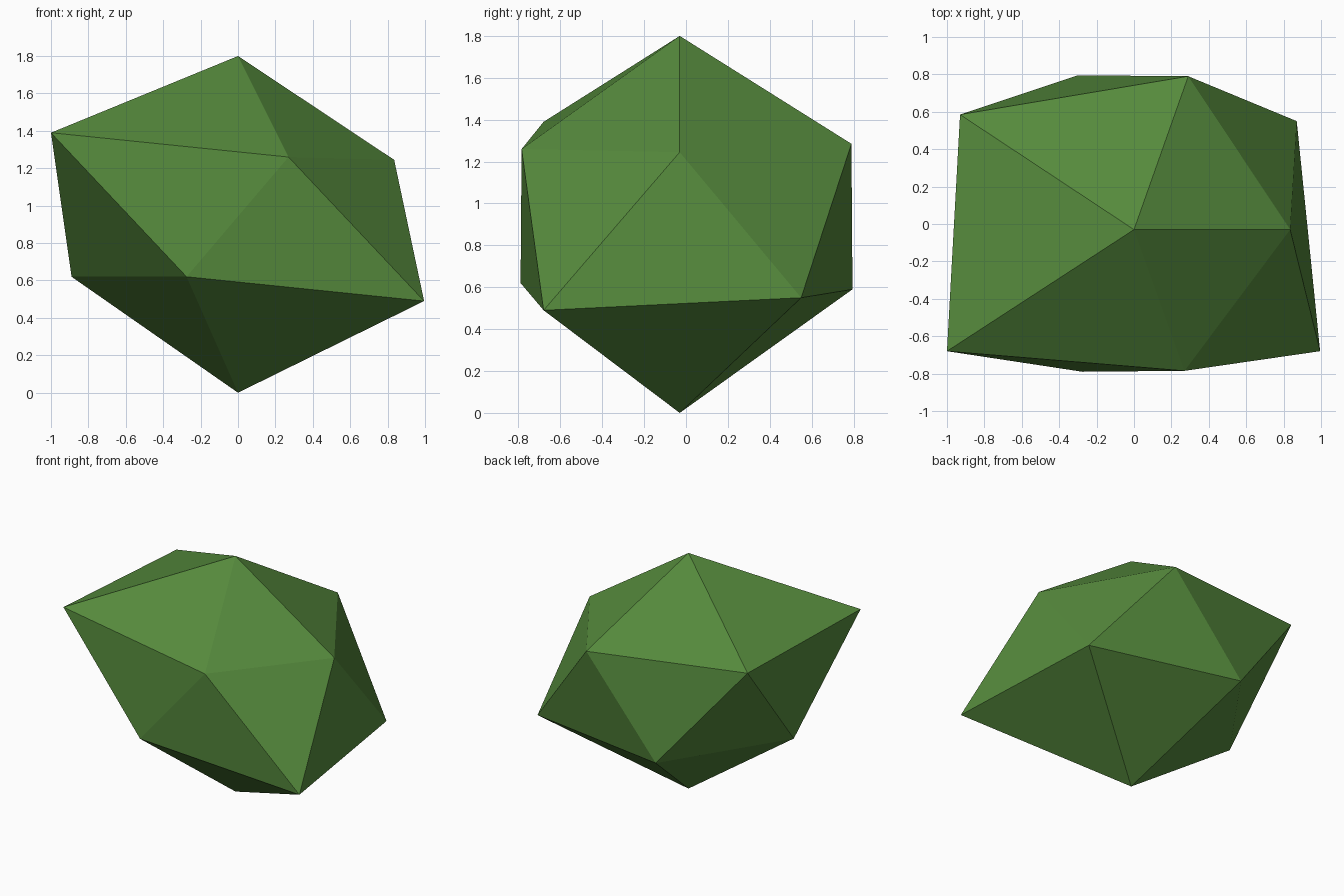
import bpy

if "Cube" in bpy.data.objects:
    bpy.data.objects.remove(bpy.data.objects["Cube"])

# Leafy green
green = bpy.data.materials.new("leaf green")
green.diffuse_color = (0.092, 0.255, 0.046, 1)
green.use_nodes = True
green.node_tree.nodes["Principled BSDF"].inputs["Base Color"].default_value = green.diffuse_color

# Lumpy icosahedron: two poles and two staggered rings of five, counter-clockwise
lower = [(0.995, -0.68, 0.49), (0.87, 0.55, 0.55), (-0.30, 0.795, 0.59),
         (-0.89, -0.03, 0.62), (-0.275, -0.79, 0.62)]
upper = [(0.835, -0.03, 1.245), (0.29, 0.79, 1.285), (-0.93, 0.585, 1.365),
         (-1.0, -0.68, 1.39), (0.27, -0.785, 1.26)]
verts = lower + upper + [(0, -0.03, 0), (0, -0.03, 1.8)]
bottom, top = 10, 11

# Bottom fan, zigzag band and top fan
faces = []
for k in range(5):
    n = (k + 1) % 5
    faces += [(bottom, n, k), (k, n, 5 + k), (5 + k, n, 5 + n), (5 + k, 5 + n, top)]

mesh = bpy.data.meshes.new("bush")
mesh.from_pydata(verts, [], faces)
mesh.materials.append(green)
mesh.update()
bush = bpy.data.objects.new("bush", mesh)
bpy.context.collection.objects.link(bush)
